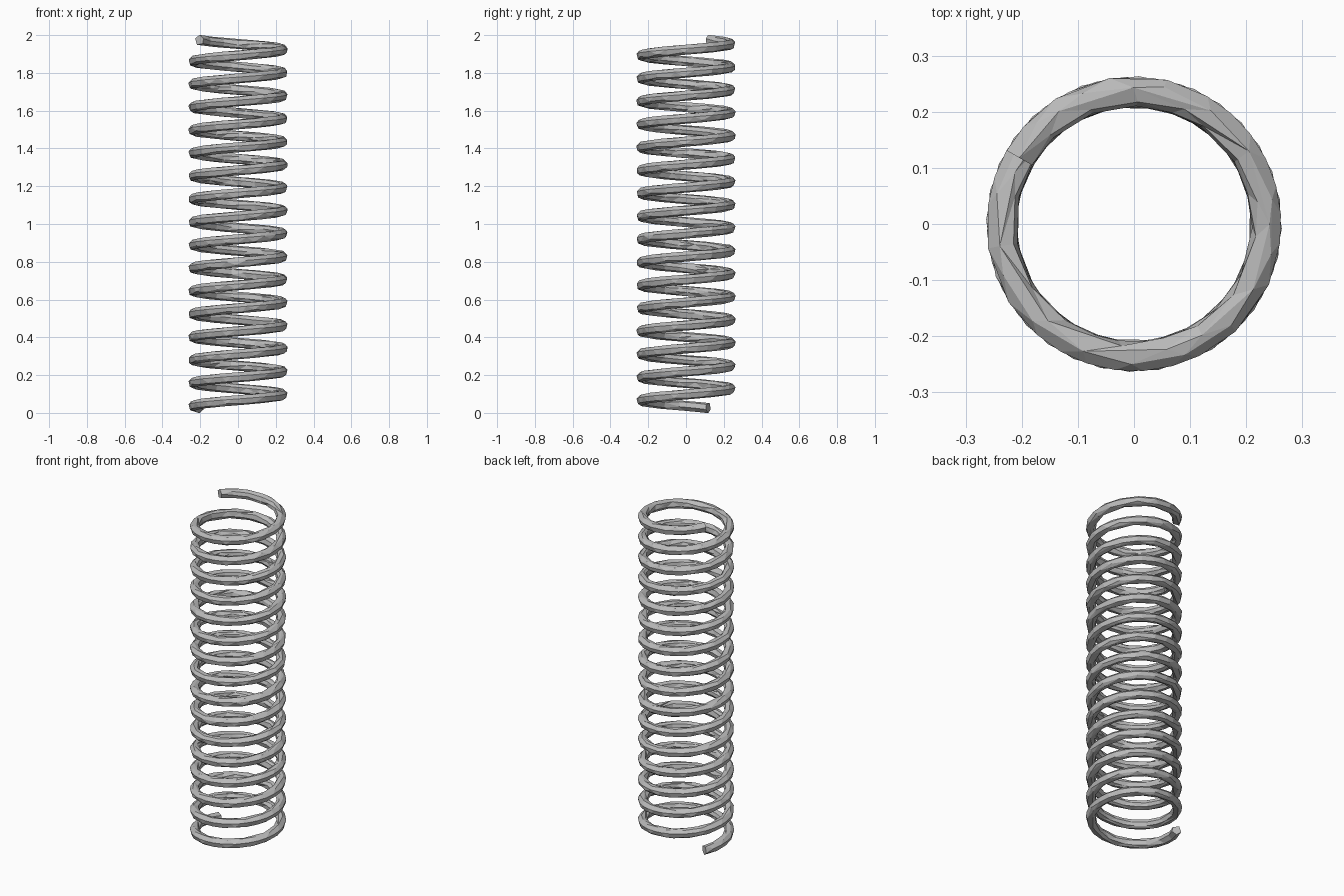
import bpy
import bmesh
from math import cos, sin, radians, tau

cube = bpy.data.objects.get("Cube")
if cube:
    bpy.data.objects.remove(cube, do_unlink=True)

TURNS = 16
STEPS = 32            # rings per turn
SIDES = 12            # sides of the wire
COIL_RADIUS = 0.236
WIRE_RADIUS = 0.0265
HEIGHT = 2.0
START = radians(150)

# Grey steel
steel = bpy.data.materials.new("grey steel")
steel.use_nodes = True
colour = (0.5, 0.5, 0.5, 1)
steel.diffuse_color = colour
steel.node_tree.nodes["Principled BSDF"].inputs["Base Color"].default_value = colour


def wire_ring(bm, t):
    """One upright cross-section of the wire, t from 0 (bottom) to 1 (top)."""
    angle = START + TURNS * tau * t
    z = WIRE_RADIUS + (HEIGHT - 2 * WIRE_RADIUS) * t
    ring = []
    for i in range(SIDES):
        a = tau * i / SIDES
        r = COIL_RADIUS + WIRE_RADIUS * cos(a)
        ring.append(bm.verts.new((r * cos(angle), r * sin(angle),
                                  z + WIRE_RADIUS * sin(a))))
    return ring


# Coil: wire swept up a helix, closed at both ends
bm = bmesh.new()
count = TURNS * STEPS
rings = [wire_ring(bm, k / count) for k in range(count + 1)]
for low, high in zip(rings, rings[1:]):
    for i in range(SIDES):
        j = (i + 1) % SIDES
        bm.faces.new((low[i], low[j], high[j], high[i]))
bm.faces.new(rings[0])
bm.faces.new(rings[-1])
bmesh.ops.recalc_face_normals(bm, faces=bm.faces[:])

mesh = bpy.data.meshes.new("coil_spring")
bm.to_mesh(mesh)
bm.free()
mesh.materials.append(steel)
spring = bpy.data.objects.new("coil_spring", mesh)
bpy.context.collection.objects.link(spring)

# Irregular low-poly facets along the wire
facets = spring.modifiers.new("facets", 'DECIMATE')
facets.ratio = 0.33
